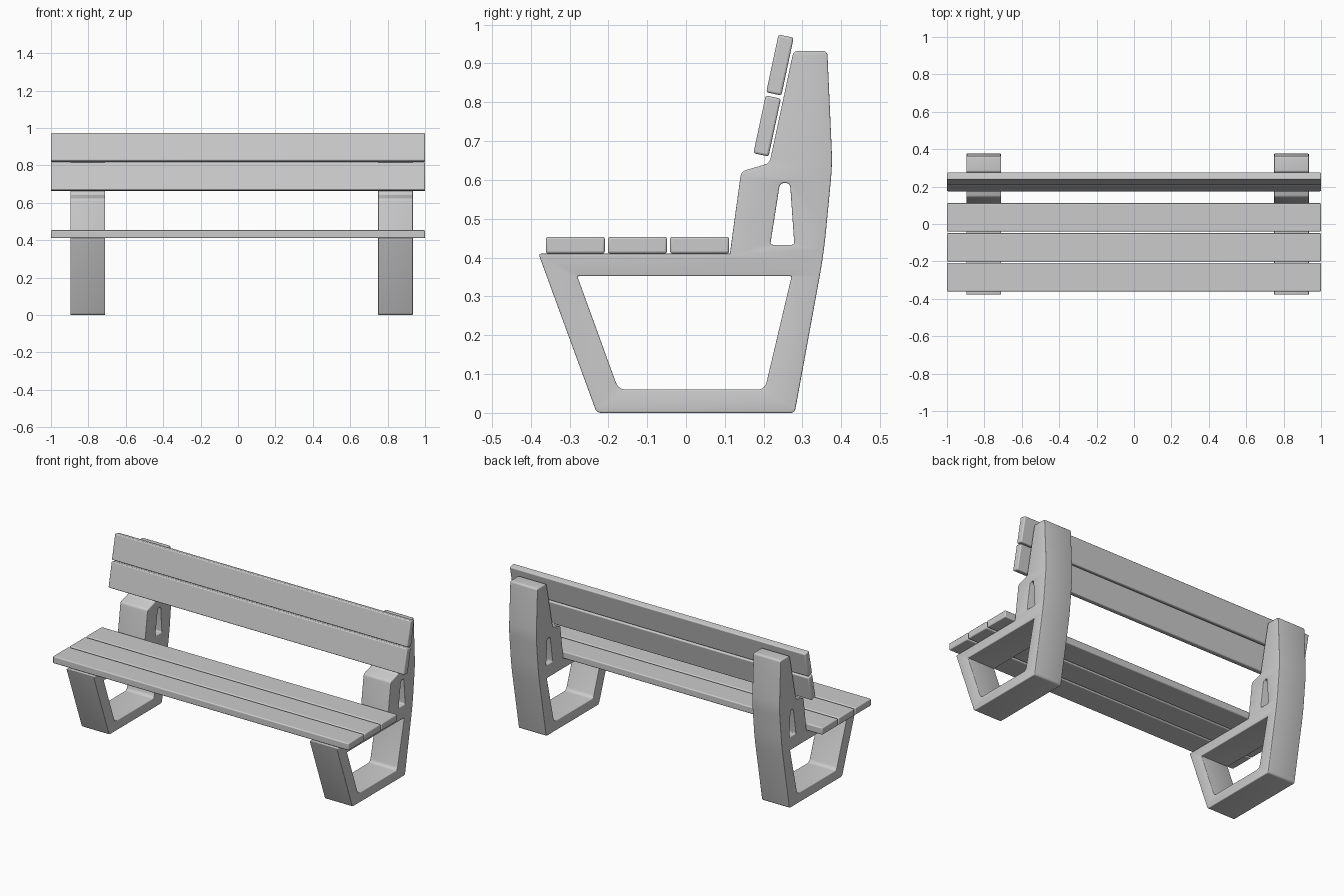
import bpy, bmesh, math
from mathutils import Vector

if "Cube" in bpy.data.objects:
    bpy.data.objects.remove(bpy.data.objects["Cube"])

# Side profile as (y, z, corner size)
OUTER = [(-0.23, 0, .012), (0.28, 0, .012), (0.355, 0.41, .06), (0.377, 0.64, .04),
         (0.364, 0.932, .012), (0.277, 0.932, .012), (0.215, 0.643, .012),
         (0.142, 0.622, .014), (0.113, 0.41, 0), (-0.38, 0.41, .008)]
LEG_HOLE = [(-0.174, 0.06, .02), (0.203, 0.06, .02), (0.272, 0.352, .004), (-0.28, 0.352, .004)]
ARM_HOLE = [(0.217, 0.433, .007), (0.279, 0.433, .007), (0.268, 0.592, .012), (0.242, 0.592, .012)]


def rounded(points, steps=5):
    """Replace each corner with a short curve."""
    out = []
    for i, (y, z, r) in enumerate(points):
        p = Vector((y, z))
        if r == 0:
            out.append(p)
            continue
        a = Vector(points[i - 1][:2])
        b = Vector(points[(i + 1) % len(points)][:2])
        a = p + (a - p).normalized() * r
        b = p + (b - p).normalized() * r
        for s in range(steps + 1):
            t = s / steps
            out.append(a * (1 - t) ** 2 + p * 2 * t * (1 - t) + b * t * t)
    return out


def smooth(obj):
    bpy.ops.object.select_all(action='DESELECT')
    obj.select_set(True)
    bpy.context.view_layer.objects.active = obj
    bpy.ops.object.shade_smooth_by_angle(angle=math.radians(35))


def side_frame(name, x, width=0.186, bevel=0.004):
    curve = bpy.data.curves.new(name, 'CURVE')
    curve.dimensions = '2D'
    curve.fill_mode = 'BOTH'
    curve.extrude = width / 2 - bevel
    curve.bevel_depth = bevel
    curve.bevel_resolution = 2
    curve.offset = -bevel
    for loop in (OUTER, LEG_HOLE, ARM_HOLE):
        pts = rounded(loop)
        spline = curve.splines.new('POLY')
        spline.points.add(len(pts) - 1)
        for sp, p in zip(spline.points, pts):
            sp.co = (p.x, p.y, 0, 1)
        spline.use_cyclic_u = True
    obj = bpy.data.objects.new(name, curve)
    bpy.context.collection.objects.link(obj)
    obj.location.x = x
    obj.rotation_euler = (math.pi / 2, 0, math.pi / 2)
    bpy.ops.object.select_all(action='DESELECT')
    obj.select_set(True)
    bpy.context.view_layer.objects.active = obj
    bpy.ops.object.convert(target='MESH')
    obj = bpy.context.object
    # weld caps to the rounded rim
    bm = bmesh.new()
    bm.from_mesh(obj.data)
    bmesh.ops.remove_doubles(bm, verts=bm.verts, dist=1e-5)
    bmesh.ops.recalc_face_normals(bm, faces=bm.faces)
    bm.to_mesh(obj.data)
    bm.free()
    smooth(obj)


def slat(name, y, z, depth, height, tilt=0):
    bpy.ops.mesh.primitive_cube_add(size=1, location=(0, y, z))
    obj = bpy.context.object
    obj.name = name
    obj.scale = (2, depth, height)
    bpy.ops.object.transform_apply(location=False, rotation=False, scale=True)
    obj.rotation_euler.x = -tilt
    mod = obj.modifiers.new('rounded_edges', 'BEVEL')
    mod.width = 0.006
    mod.segments = 3
    smooth(obj)


# Two concrete side frames
side_frame('left_side_frame', -0.803)
side_frame('right_side_frame', 0.842)

# Three seat slats
for i in range(3):
    slat(f'seat_slat_{i + 1}', -0.285 + 0.16 * i, 0.432, 0.152, 0.043)

# Two tilted backrest slats
for i in range(2):
    slat(f'back_slat_{i + 1}', 0.209 + 0.033 * i, 0.739 + 0.157 * i, 0.04, 0.152, math.radians(12))
